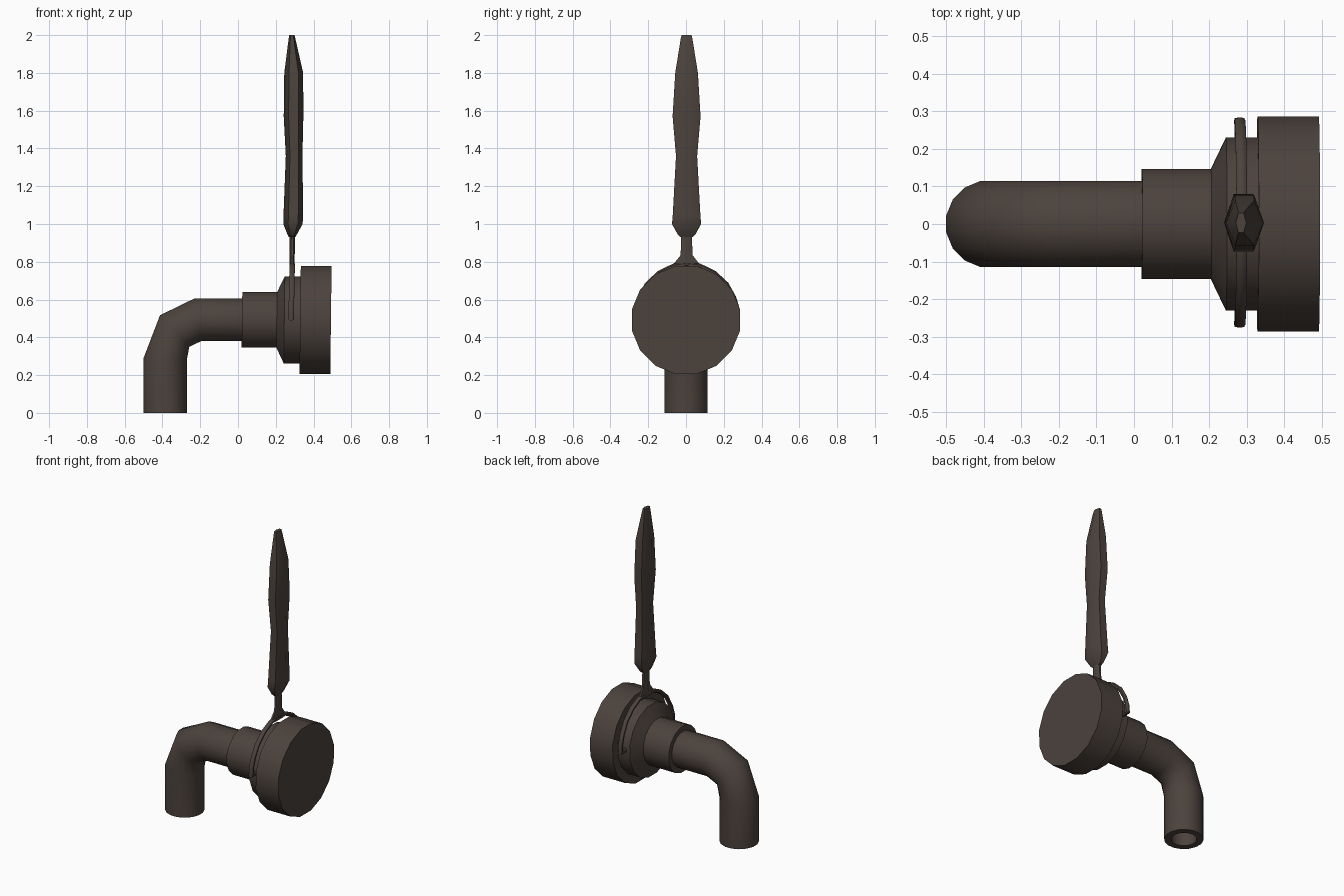
import bpy, bmesh, math
from mathutils import Vector as V

if "Cube" in bpy.data.objects:
    bpy.data.objects.remove(bpy.data.objects["Cube"])

metal = bpy.data.materials.new("dark bronze")
metal.diffuse_color = (0.072, 0.055, 0.046, 1)
metal.use_nodes = True
metal.node_tree.nodes["Principled BSDF"].inputs["Base Color"].default_value = metal.diffuse_color


def loft(name, rings, n, phase=0.5, angle=32):
    """Skin a list of elliptical rings (centre, half axis u, half axis v) and cap both ends."""
    bm = bmesh.new()
    loops = []
    for c, u, v in rings:
        loop = []
        for i in range(n):
            a = 2 * math.pi * (i + phase) / n
            loop.append(bm.verts.new(V(c) + V(u) * math.cos(a) + V(v) * math.sin(a)))
        loops.append(loop)
    for a, b in zip(loops, loops[1:]):
        for i in range(n):
            j = (i + 1) % n
            bm.faces.new((a[i], a[j], b[j], b[i]))
    bm.faces.new(loops[0])
    bm.faces.new(loops[-1])
    bmesh.ops.recalc_face_normals(bm, faces=bm.faces)
    me = bpy.data.meshes.new(name)
    bm.to_mesh(me)
    bm.free()
    me.materials.append(metal)
    ob = bpy.data.objects.new(name, me)
    bpy.context.collection.objects.link(ob)
    bpy.ops.object.select_all(action='DESELECT')
    ob.select_set(True)
    bpy.context.view_layer.objects.active = ob
    bpy.ops.object.shade_smooth_by_angle(angle=math.radians(angle))
    return ob


# Spout: bent pipe, given as outer and inner (x, z) points, with a recessed mouth
S = 1 / math.cos(math.pi / 16)
bends = [((-0.46, 0.13), (-0.31, 0.13)), ((-0.46, 0), (-0.31, 0)),
         ((-0.5, 0), (-0.27, 0)), ((-0.5, 0.29), (-0.27, 0.285)),
         ((-0.413, 0.517), (-0.258, 0.35)), ((-0.23, 0.606), (-0.195, 0.38)),
         ((0.05, 0.606), (0.05, 0.38))]
rings = []
for (ox, oz), (ix, iz) in bends:
    half = V(((ox - ix) / 2, 0, (oz - iz) / 2))
    r = 0.075 if abs(ox + 0.46) < 0.001 else 0.115
    rings.append((((ox + ix) / 2, 0, (oz + iz) / 2), half * S, (0, r * S, 0)))
loft("spout", rings, 16, angle=50)

# Valve body and round cap, turned about a slightly tilted x axis
T = 0.012


def turned(name, profile):
    rings = [((x, 0, 0.492), (T * r * S, 0, r * S), (0, r * S, 0)) for x, r in profile]
    return loft(name, rings, 16)


turned("valve_body", [(0.021, 0.147), (0.205, 0.147), (0.245, 0.23), (0.34, 0.23)])
turned("round_cap", [(0.329, 0.286), (0.492, 0.286)])

# Lever grip: six-sided, swelling and narrowing; (z, x centre, half x, half y)
grip = [(0.93, 0.287, 0.017, 0.031), (0.945, 0.287, 0.025, 0.047),
        (1.0, 0.291, 0.051, 0.077), (1.05, 0.293, 0.052, 0.073),
        (1.36, 0.297, 0.044, 0.056), (1.57, 0.294, 0.052, 0.074),
        (1.8, 0.295, 0.05, 0.06), (1.98, 0.286, 0.018, 0.031), (2.0, 0.285, 0.014, 0.026)]
loft("lever_grip", [((x, 0.003, z), (hx, 0, 0), (0, hy / 0.866, 0))
                    for z, x, hx, hy in grip], 6, phase=0, angle=50)

# Neck between grip and fork
neck = [(0.77, 0.286, 0.012, 0.085), (0.795, 0.286, 0.012, 0.062),
        (0.835, 0.287, 0.012, 0.031), (0.94, 0.288, 0.013, 0.028)]
loft("lever_neck", [((x, 0.003, z), (hx * 1.2, 0, 0), (0, hy * 1.1, 0))
                    for z, x, hx, hy in neck], 8, angle=45)

# Fork arms curving round the body, each ending in a pivot pin
path = [(0.0, 0.785), (0.07, 0.778), (0.145, 0.742), (0.21, 0.682),
        (0.25, 0.61), (0.268, 0.55), (0.268, 0.495)]
for side, label in ((1, "left"), (-1, "right")):
    rings = []
    for i, (y, z) in enumerate(path):
        a, b = path[max(i - 1, 0)], path[min(i + 1, len(path) - 1)]
        d = V((0, (b[0] - a[0]) * side, b[1] - a[1])).normalized()
        out = V((0, -d.z, d.y))
        x = 0.281 + 0.02 * (z - 0.49)
        rings.append(((x, y * side + 0.004, z), (0.0155, 0, 0), out * 0.013))
    loft("fork_arm_" + label, rings, 8, angle=45)
    pin = [((0.281, y * side + 0.004, 0.503), (0.015, 0, 0), (0, 0, 0.015))
           for y in (0.2, 0.278)]
    loft("pivot_pin_" + label, pin, 8)
